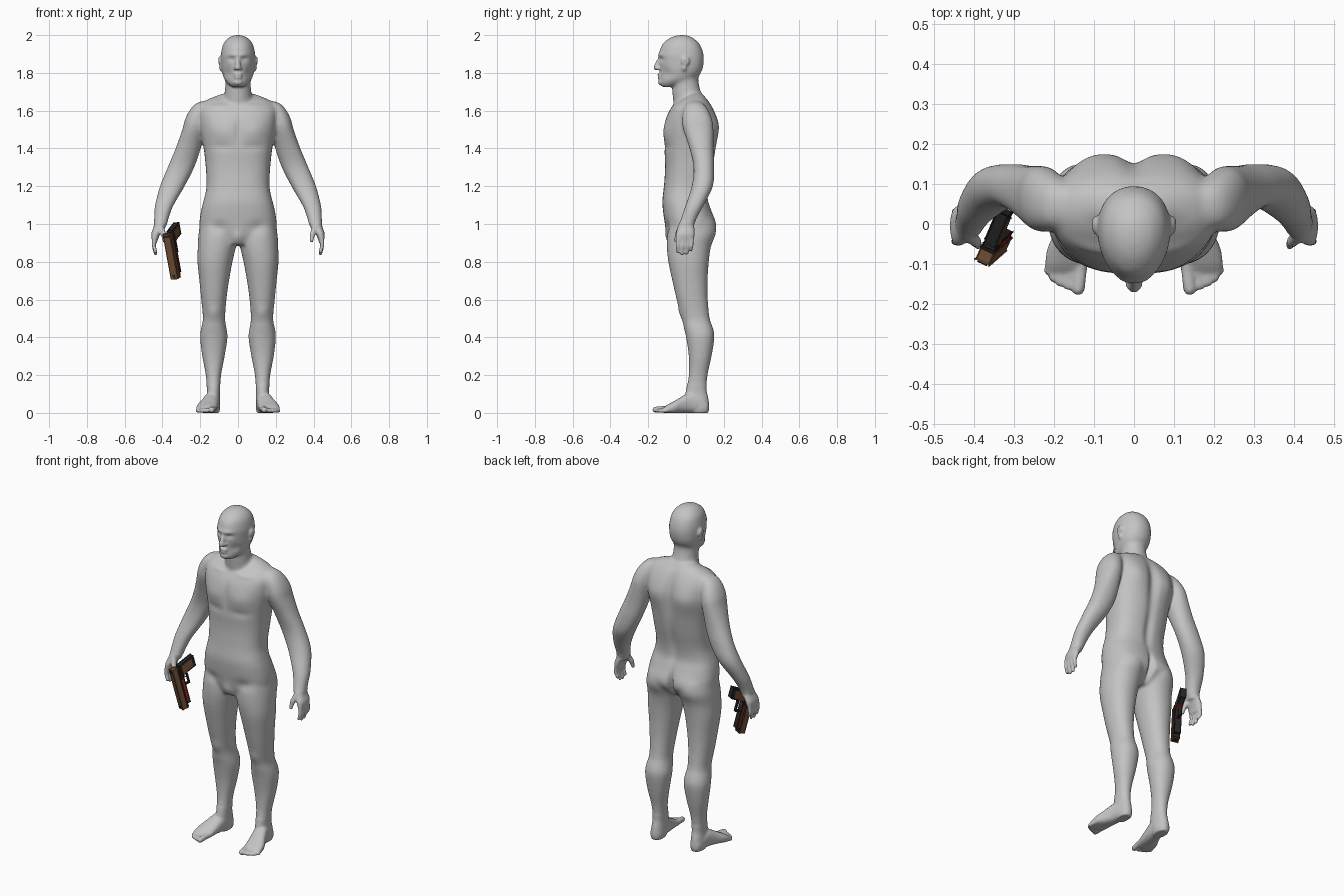
import bpy, bmesh, math
from mathutils import Vector, Matrix

cube = bpy.data.objects.get("Cube")
if cube:
    bpy.data.objects.remove(cube)


def material(name, rgb, rough=0.6):
    m = bpy.data.materials.new(name)
    m.use_nodes = True
    m.diffuse_color = (*rgb, 1)
    node = m.node_tree.nodes["Principled BSDF"]
    node.inputs["Base Color"].default_value = (*rgb, 1)
    node.inputs["Roughness"].default_value = rough
    return m


SKIN = material("light grey", (0.55, 0.55, 0.55))
BROWN = material("brown", (0.17, 0.085, 0.04))
BLACK = material("near black", (0.02, 0.02, 0.022))
RED = material("red", (0.45, 0.02, 0.015))
STEEL = material("pale steel", (0.5, 0.5, 0.5))


def new_object(name, bm, mat):
    bmesh.ops.recalc_face_normals(bm, faces=bm.faces[:])
    me = bpy.data.meshes.new(name)
    bm.to_mesh(me)
    bm.free()
    me.materials.append(mat)
    ob = bpy.data.objects.new(name, me)
    bpy.context.collection.objects.link(ob)
    return ob


def spline(rows, steps=4):
    """Catmull-Rom interpolation between rows of numbers."""
    out = []
    for i in range(len(rows) - 1):
        a, b, c, d = (rows[max(i - 1, 0)], rows[i], rows[i + 1], rows[min(i + 2, len(rows) - 1)])
        for s in range(steps):
            t = s / steps
            out.append([0.5 * (2 * q + (r - p) * t + (2 * p - 5 * q + 4 * r - w) * t * t
                        + (3 * q - p - 3 * r + w) * t ** 3) for p, q, r, w in zip(a, b, c, d)])
    return out + [list(rows[-1])]


def loft(bm, rows, power=2.0, egg=0.0, along_y=False, side=1, n=32):
    """Rows are (level, centre x, half width, low, high) of rounded sections."""
    rings = []
    for lv, cx, rx, lo, hi in spline(rows):
        ring = []
        for k in range(n):
            a = 2 * math.pi * k / n
            c, s = math.cos(a), math.sin(a)
            u = math.copysign(abs(c) ** (2 / power), c) * rx * (1 + egg * s)
            v = (lo + hi) / 2 + math.copysign(abs(s) ** (2 / power), s) * (hi - lo) / 2
            x = side * (cx + u)
            ring.append(bm.verts.new((x, lv, v) if along_y else (x, v, lv)))
        rings.append(ring)
    for r0, r1 in zip(rings, rings[1:]):
        for k in range(n):
            j = (k + 1) % n
            bm.faces.new((r0[k], r0[j], r1[j], r1[k]))
    bm.faces.new(rings[0])
    bm.faces.new(rings[-1])


def ball(bm, c, r, side=1):
    m = Matrix.Translation((side * c[0], c[1], c[2])) @ Matrix.Diagonal((*r, 1))
    bmesh.ops.create_uvsphere(bm, u_segments=20, v_segments=12, radius=1, matrix=m)


def capsule(bm, p0, r0, p1, r1, side=1):
    """Sphere split at its equator and stretched between two points."""
    p0, p1 = (Vector((side * p[0], p[1], p[2])) for p in (p0, p1))
    rot = (p1 - p0).to_track_quat('Z', 'Y')
    for v in bmesh.ops.create_uvsphere(bm, u_segments=16, v_segments=10, radius=1)["verts"]:
        v.co = p1 + rot @ v.co * r1 if v.co.z > -0.01 else p0 + rot @ v.co * r0


bm = bmesh.new()

# Torso, neck and head
loft(bm, [(0.89, 0, .09, -.08, .09), (.95, 0, .19, -.1, .145), (1.0, 0, .205, -.112, .155),
          (1.08, 0, .194, -.123, .132), (1.13, 0, .181, -.125, .117), (1.2, 0, .167, -.117, .122),
          (1.3, 0, .171, -.111, .143), (1.4, 0, .182, -.115, .16), (1.5, 0, .2, -.115, .172),
          (1.56, 0, .205, -.106, .163), (1.61, 0, .205, -.082, .145), (1.65, 0, .175, -.04, .122),
          (1.675, 0, .125, 0, .1), (1.69, 0, .08, .01, .09)], power=2.5)
loft(bm, [(1.6, 0, .085, -.06, .11), (1.65, 0, .076, -.068, .095), (1.7, 0, .07, -.073, .08),
          (1.75, 0, .067, -.072, .067), (1.8, 0, .065, -.07, .065)])
loft(bm, [(1.725, 0, .03, -.125, -.06), (1.742, 0, .052, -.139, -.01), (1.765, 0, .072, -.138, .045),
          (1.79, 0, .081, -.137, .073), (1.82, 0, .088, -.139, .088), (1.86, 0, .09, -.143, .095),
          (1.9, 0, .09, -.144, .093), (1.95, 0, .08, -.127, .075), (1.98, 0, .058, -.095, .045),
          (1.994, 0, .036, -.065, .02), (2.001, 0, .012, -.035, 0)], power=2.1, egg=0.1)

# Nose, lips and chin
capsule(bm, (0, -.138, 1.882), .009, (0, -.158, 1.828), .015)
ball(bm, (0, -.139, 1.792), (.025, .013, .008))
ball(bm, (0, -.138, 1.775), (.022, .013, .008))
ball(bm, (0, -.13, 1.75), (.026, .019, .016))

for side in (1, -1):
    # Eyes, nostrils and ears
    ball(bm, (.032, -.122, 1.873), (.014, .012, .011), side)
    ball(bm, (.013, -.149, 1.824), (.01, .014, .009), side)
    ball(bm, (.096, -.003, 1.862), (.012, .023, .025), side)
    ball(bm, (.091, -.01, 1.83), (.01, .014, .02), side)

    # Arm
    loft(bm, [(.97, .418, .028, -.035, .04), (1.0, .411, .035, -.036, .045), (1.05, .402, .042, -.02, .068),
              (1.1, .39, .05, -.003, .095), (1.2, .348, .066, .03, .143), (1.3, .302, .071, .04, .15),
              (1.4, .264, .067, .018, .146), (1.5, .235, .06, -.015, .146), (1.55, .225, .057, -.02, .14),
              (1.6, .208, .05, -.015, .12), (1.635, .19, .037, .0, .095), (1.65, .175, .02, .03, .07)],
         power=2.2, side=side)

    # Hand with four fingers and a thumb
    loft(bm, [(.905, .44, .013, -.045, .035), (.92, .44, .017, -.054, .042), (.95, .435, .024, -.054, .046),
              (.98, .422, .026, -.043, .044), (1.01, .411, .028, -.034, .042)], power=2.3, side=side)
    for y, tip, r in ((-.043, .853, .0115), (-.018, .842, .012), (.007, .845, .0115), (.03, .862, .0105)):
        capsule(bm, (.443, y, .925), r + .001, (.446, y, .885), r, side)
        capsule(bm, (.446, y, .885), r, (.436, y - .003, tip), r - .002, side)
    capsule(bm, (.412, -.025, .985), .02, (.394, -.045, .945), .0145, side)
    capsule(bm, (.394, -.045, .945), .0145, (.389, -.053, .912), .011, side)

    # Leg
    loft(bm, [(.0, .132, .032, .02, .118), (.03, .132, .038, .01, .124), (.08, .131, .036, -.005, .118),
              (.12, .13, .035, 0, .11), (.2, .13, .041, .014, .115), (.3, .13, .06, .014, .136),
              (.4, .128, .073, 0, .151), (.45, .128, .067, -.012, .143), (.5, .127, .059, -.022, .126),
              (.6, .128, .067, -.05, .116), (.7, .126, .079, -.073, .115), (.8, .122, .093, -.094, .121),
              (.88, .112, .101, -.102, .132), (.95, .107, .102, -.1, .153), (1.02, .105, .09, -.09, .14)],
         power=2.15, side=side)

    # Foot with five toes
    loft(bm, [(.11, .132, .03, 0, .06), (.06, .135, .038, 0, .1), (.02, .14, .042, 0, .108),
              (-.02, .15, .047, 0, .088), (-.06, .162, .054, 0, .064), (-.1, .168, .054, 0, .042),
              (-.122, .17, .048, 0, .026)], power=2.4, along_y=True, side=side)
    for x0, x1, y1, r in ((.132, .139, -.162, .0165), (.156, .165, -.154, .012), (.174, .185, -.146, .0115),
                          (.19, .202, -.135, .011), (.203, .215, -.117, .0105)):
        capsule(bm, (x0, y1 + .055, r + .006), r, (x1, y1, r), r, side)

# Fuse the parts into one skin
raw = new_object("body_parts", bm, SKIN)
mod = raw.modifiers.new("fuse", 'REMESH')
mod.mode = 'VOXEL'
mod.voxel_size = 0.0062
graph = bpy.context.evaluated_depsgraph_get()
graph.update()
fused = bpy.data.meshes.new_from_object(raw.evaluated_get(graph))
bpy.data.objects.remove(raw)
bm = bmesh.new()
bm.from_mesh(fused)


def smooth(verts, times):
    for _ in range(times):
        bmesh.ops.smooth_vert(bm, verts=verts, factor=0.5, use_axis_x=True, use_axis_y=True, use_axis_z=True)


def broad(p):
    x = abs(p.x)
    trunk = .15 < p.z < 1.7 and not (x > .34 and p.z < 1.01)
    return trunk or p.z > 1.91 or (p.z > 1.7 and p.y > -.06 and x < .085)


smooth([v for v in bm.verts if broad(v.co)], 16)

# Soft muscle and face forms: centre, radius, push (mirrored in x)
FORMS = [
    ((0, .16, 1.5), (.032, .09, .15), (0, -.02, 0)), ((0, .13, 1.22), (.025, .08, .13), (0, -.013, 0)),
    ((.11, .17, 1.52), (.06, .06, .08), (0, .012, 0)), ((.09, .15, .99), (.06, .06, .06), (0, .01, 0)),
    ((0, .15, .965), (.014, .07, .07), (0, -.035, 0)), ((.09, -.11, 1.49), (.07, .05, .05), (0, -.009, 0)),
    ((0, -.11, 1.49), (.016, .05, .08), (0, .007, 0)), ((.09, -.115, 1.41), (.07, .05, .022), (0, .005, 0)),
    ((.1, -.1, .985), (.045, .05, .03), (0, .008, 0)), ((0, -.1, .925), (.03, .05, .04), (0, -.014, 0)),
    ((.09, -.08, 1.625), (.07, .05, .014), (0, -.006, .002)), ((.128, -.03, .53), (.03, .05, .035), (0, -.007, 0)),
    ((.034, -.13, 1.874), (.02, .05, .012), (0, .01, 0)), ((.026, -.14, 1.895), (.03, .05, .01), (0, -.006, 0)),
    ((.055, -.1, 1.8), (.02, .05, .025), (-.003, .006, 0)), ((.108, -.005, 1.855), (.02, .011, .018), (-.006, 0, 0)),
]
for v in bm.verts:
    x, y, z = abs(v.co.x), v.co.y, v.co.z
    sx = 1 if v.co.x > 0 else -1
    for c, r, push in FORMS:
        if abs(z - c[2]) < 2.5 * r[2]:
            d = ((x - c[0]) / r[0]) ** 2 + ((y - c[1]) / r[1]) ** 2 + ((z - c[2]) / r[2]) ** 2
            if d < 6:
                v.co += Vector((push[0] * sx, push[1], push[2])) * math.exp(-d)
smooth(bm.verts[:], 2)
for v in bm.verts:
    v.co.z = max(v.co.z, 0)
fused.materials.clear()
body = new_object("body", bm, SKIN)
bpy.data.meshes.remove(fused)
body.data.shade_smooth()

# Pistol frame: x to the muzzle, z away from the grip
axis = Vector((.045, .04, -.245)).normalized()
down = Vector((.04, .1, .07))
down = (down - axis * down.dot(axis)).normalized()
wide = (-down).cross(axis)
GUN = Matrix((axis, wide, -down)).transposed().to_4x4()
GUN.translation = (-.372, -.08, .948)


def block(name, mat, x, z, half, rake=0.0, bevel=0.003):
    """Box across x and z ranges, leaning back by rake towards the grip end."""
    b = bmesh.new()
    for v in bmesh.ops.create_cube(b, size=1)["verts"]:
        p = v.co + Vector((.5, 0, .5))
        pz = z[0] + (z[1] - z[0]) * p.z
        v.co = GUN @ Vector((x[0] + (x[1] - x[0]) * p.x + rake * pz, v.co.y * 2 * half, pz))
    if bevel:
        bmesh.ops.bevel(b, geom=b.edges[:], offset=bevel, segments=1, affect='EDGES')
    return new_object(name, b, mat)


block("pistol_slide", BROWN, (0, .24), (-.016, .018), .019)
block("pistol_slide_rail", BLACK, (.004, .236), (-.021, -.012), .0195, bevel=.001)
block("pistol_frame", BLACK, (.005, .215), (-.038, -.018), .017)
block("pistol_frame_inlay", RED, (.075, .205), (-.034, -.022), .0185, bevel=.001)
block("pistol_muzzle", BLACK, (.232, .244), (-.008, .01), .009, bevel=.002)
block("pistol_rear_sight", BLACK, (.006, .016), (.016, .023), .012, bevel=.001)
block("pistol_front_sight", BLACK, (.222, .232), (.016, .023), .004, bevel=.001)
block("pistol_grip", BLACK, (.0, .06), (-.125, -.03), .016, rake=.25)
block("pistol_grip_panels", BROWN, (.01, .05), (-.112, -.04), .0185, rake=.25, bevel=.002)
block("pistol_grip_inlay", RED, (.053, .062), (-.075, -.036), .0165, rake=.25, bevel=.001)
block("pistol_trigger", STEEL, (.074, .08), (-.056, -.036), .004, rake=.15, bevel=.001)
block("trigger_guard_front", BLACK, (.108, .114), (-.068, -.036), .008, bevel=.001)
block("trigger_guard_bottom", BLACK, (.05, .114), (-.071, -.065), .008, bevel=.001)
